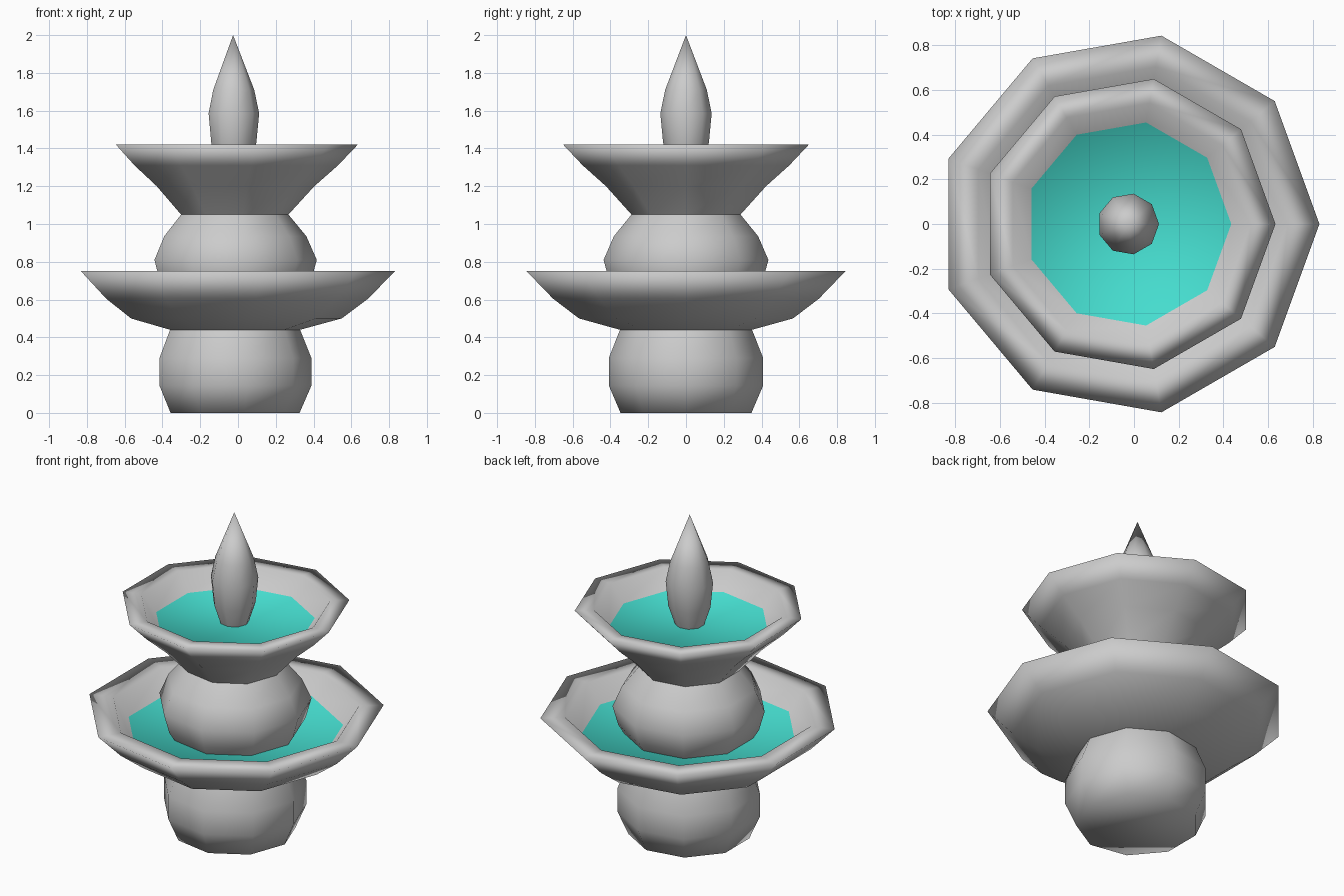
import bpy, bmesh, math

if "Cube" in bpy.data.objects:
    bpy.data.objects.remove(bpy.data.objects["Cube"])

SIDES = 9
CX = -0.026  # a nine-sided outline centred by its bounds sits slightly left


def material(name, color):
    m = bpy.data.materials.new(name)
    m.diffuse_color = color
    m.use_nodes = True
    m.node_tree.nodes["Principled BSDF"].inputs["Base Color"].default_value = m.diffuse_color
    return m


stone = material("stone", (0.6, 0.6, 0.6, 1))
water = material("water", (0.06, 0.72, 0.62, 1))


def lathe(name, profile, cap_start=False, cap_end=False, water_cap=False):
    """Spin (radius, z) points, listed so the surface faces outward going up."""
    bm = bmesh.new()
    rings = []
    for r, z in profile:
        if r == 0:
            rings.append([bm.verts.new((CX, 0, z))] * SIDES)
        else:
            rings.append([bm.verts.new((CX + r * math.cos(math.tau * i / SIDES),
                                        r * math.sin(math.tau * i / SIDES), z))
                          for i in range(SIDES)])
    for a, b in zip(rings, rings[1:]):
        for i in range(SIDES):
            j = (i + 1) % SIDES
            quad = list(dict.fromkeys((a[i], a[j], b[j], b[i])))
            bm.faces.new(quad)
    if cap_start:
        bm.faces.new(rings[0][::-1])
    if cap_end:
        f = bm.faces.new(rings[-1])
        f.material_index = 1 if water_cap else 0
    for f in bm.faces:
        f.smooth = True
    me = bpy.data.meshes.new(name)
    bm.to_mesh(me)
    bm.free()
    me.materials.append(stone)
    me.materials.append(water)
    ob = bpy.data.objects.new(name, me)
    bpy.context.collection.objects.link(ob)
    return ob


# Rounded foot
lathe("base", [(0.352, 0), (0.415, 0.145), (0.415, 0.29), (0.355, 0.44)], cap_start=True)

# Lower bowl: outside, flat rim, inner wall, water surface
lathe("lower_bowl", [(0.355, 0.44), (0.575, 0.50), (0.715, 0.605), (0.857, 0.75),
                     (0.715, 0.75), (0.625, 0.635)], cap_end=True, water_cap=True)

# Bulb between the bowls
lathe("middle_bulb", [(0.36, 0.61), (0.41, 0.69), (0.443, 0.81), (0.388, 0.935), (0.293, 1.05)])

# Upper bowl
lathe("upper_bowl", [(0.293, 1.05), (0.43, 1.20), (0.555, 1.31), (0.66, 1.42),
                     (0.55, 1.42), (0.462, 1.315)], cap_end=True, water_cap=True)

# Pointed finial
lathe("finial", [(0.08, 1.30), (0.123, 1.43), (0.138, 1.585), (0.112, 1.71), (0, 2.0)])
